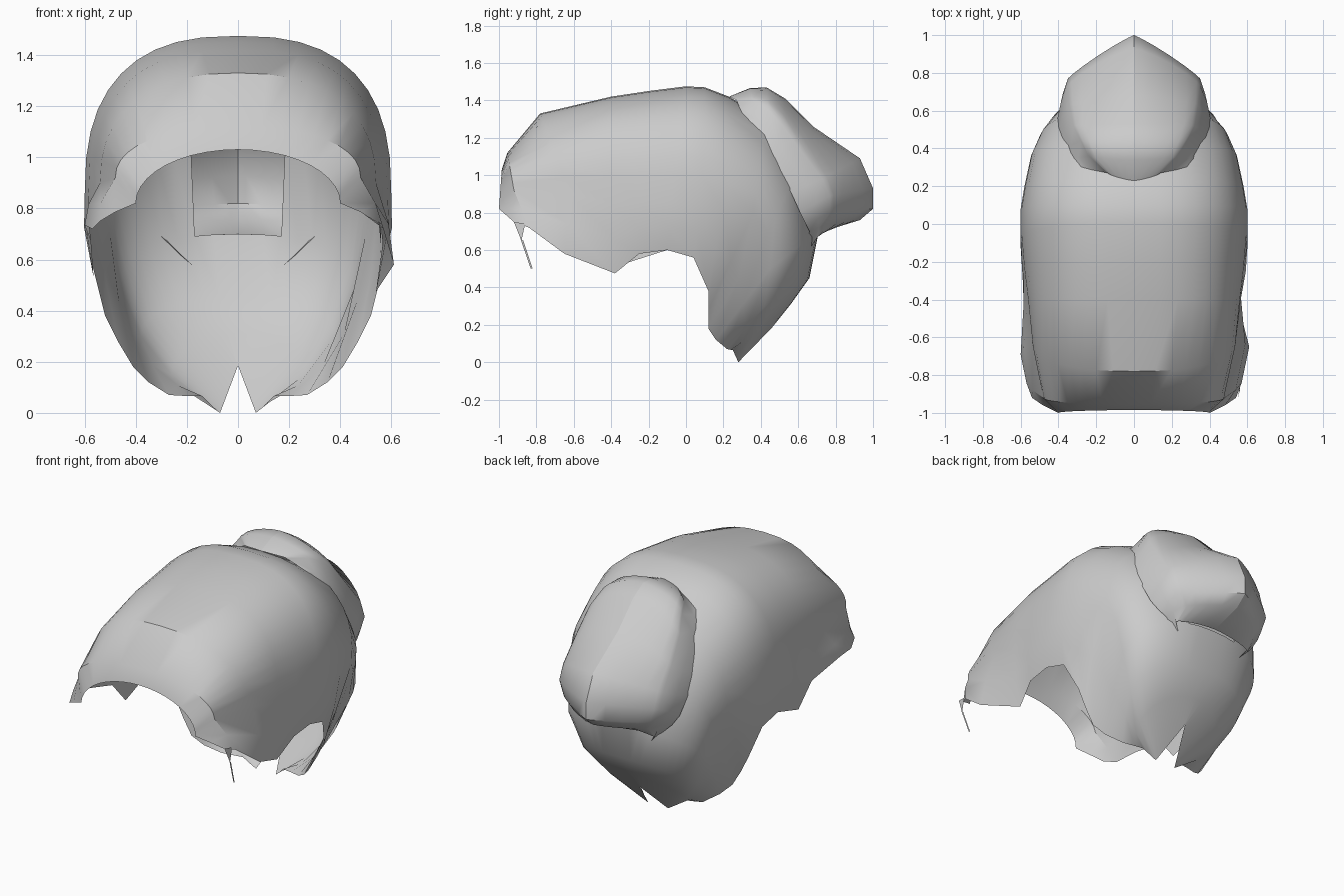
import bpy, bmesh, math
from mathutils import Vector

if "Cube" in bpy.data.objects:
    bpy.data.objects.remove(bpy.data.objects["Cube"], do_unlink=True)

grey = bpy.data.materials.new("light grey")
grey.use_nodes = True
colour = (0.6, 0.6, 0.6, 1)
grey.diffuse_color = colour
grey.node_tree.nodes["Principled BSDF"].inputs["Base Color"].default_value = colour


def finish(name, bm, angle=40):
    mesh = bpy.data.meshes.new(name)
    bm.to_mesh(mesh)
    bm.free()
    mesh.materials.append(grey)
    obj = bpy.data.objects.new(name, mesh)
    bpy.context.collection.objects.link(obj)
    bpy.ops.object.select_all(action='DESELECT')
    obj.select_set(True)
    bpy.context.view_layer.objects.active = obj
    bpy.ops.object.shade_smooth_by_angle(angle=math.radians(angle))
    return obj


def half_arch(station, steps, edge):
    """Curve from the centre line to the widest point, then on to the edge."""
    cy, cz, wx, wy, wz = station[:5]
    power = station[8]
    pts = []
    for i in range(steps + 1):
        a = math.pi / 2 * i / steps
        s = math.sin(a) ** power
        c = max(math.cos(a), 0) ** power
        pts.append(Vector((wx * s, wy + (cy - wy) * c, wz + (cz - wz) * c)))
    edge = Vector(edge)
    middle = pts[-1].lerp(edge, 0.5)
    middle.x *= 1.025
    return pts + [middle, edge]


def loft(stations, steps, right_edges={}):
    """Skin mirrored arches into one open shell; the right edge may differ."""
    bm = bmesh.new()
    rows = []
    for n, st in enumerate(stations):
        left = half_arch(st, steps, st[5:8])
        right = half_arch(st, steps, right_edges.get(n, st[5:8]))
        full = [Vector((-p.x, p.y, p.z)) for p in reversed(right[1:])] + left
        rows.append([bm.verts.new(p) for p in full])
    for r0, r1 in zip(rows, rows[1:]):
        for i in range(len(r0) - 1):
            bm.faces.new((r0[i], r0[i + 1], r1[i + 1], r1[i]))
    return bm


# Each station: centre y z, widest x y z, edge x y z, roundness power
shell = [
    (-.985, 1.03, .40, -1.0, .82, .54, -.92, .75, 1.0),
    (-.955, 1.12, .48, -.92, .92, .57, -.84, .72, 0.9),
    (-.78, 1.33, .54, -.62, .90, .61, -.65, .58, 0.85),
    (-.40, 1.42, .565, -.40, .85, .54, -.38, .475, 0.75),
    (-.20, 1.45, .585, -.25, .85, .57, -.25, .58, 0.78),
    (0.0, 1.475, .60, -.08, .85, .575, -.10, .60, 0.78),
    (.10, 1.47, .60, .08, .85, .565, .04, .56, 0.78),
    (.23, 1.42, .58, .20, .82, .52, .12, .38, 0.8),
    (.43, 1.30, .545, .36, .80, .47, .12, .28, 0.85),
    (.61, 1.05, .50, .44, .70, .41, .12, .18, 0.85),
    (.71, .70, .46, .45, .50, .35, .16, .12, 0.85),
    (.66, .45, .38, .42, .30, .27, .22, .07, 0.9),
    (.56, .31, .26, .36, .15, .20, .24, .066, 1.0),
    (.46, .185, .07, .28, .0, .14, .25, .066, 2.0),
]
# The right temple is cut higher than the left
right_temple = {2: (.60, -.69, .735), 3: (.575, -.44, .67), 4: (.565, -.32, .53)}
bm = loft(shell, 10, right_temple)
# Opening in the shell beneath the bun
hole = [f for f in bm.faces
        if all(abs(v.co.x) < .37 and v.co.y > .40 and v.co.z > .69 for v in f.verts)]
bmesh.ops.delete(bm, geom=hole, context='FACES')
finish("hair_shell", bm, 35)

# Bun, starting at the crown and tucking under at its lower lip
bun = [
    (.23, 1.42, .14, .27, 1.40, .28, .30, 1.33, 1.5),
    (.34, 1.465, .24, .36, 1.39, .34, .34, 1.24, 1.2),
    (.43, 1.47, .28, .44, 1.35, .37, .40, 1.16, 1.2),
    (.53, 1.41, .32, .52, 1.26, .39, .45, 1.09, 1.3),
    (.68, 1.26, .34, .63, 1.11, .40, .50, 1.02, 1.4),
    (.93, 1.09, .35, .73, .98, .405, .56, .91, 1.6),
    (1.0, .93, .35, .77, .89, .385, .61, .80, 1.8),
    (1.0, .82, .32, .77, .80, .35, .64, .74, 1.8),
    (.93, .76, .27, .76, .74, .31, .66, .70, 1.6),
    (.73, .70, .27, .70, .665, .17, .64, .57, 1.3),
]
hair_bun = finish("hair_bun", loft(bun, 6), 40)
# Crease down the middle of the bun
verts = hair_bun.data.vertices
for e in hair_bun.data.edges:
    if all(abs(verts[i].co.x) < .001 for i in e.vertices):
        e.use_edge_sharp = True

# Loose strand by the left temple: a short tooth with a thin sliver below it
bm = bmesh.new()
tooth = [(.55, -.92, .75), (.56, -.86, .74), (.56, -.88, .65)]
sliver = [(.56, -.885, .66), (.56, -.87, .65), (.55, -.82, .50), (.55, -.83, .50)]
for outline in (tooth, sliver):
    bm.faces.new([bm.verts.new(p) for p in outline])
finish("temple_strand", bm)
